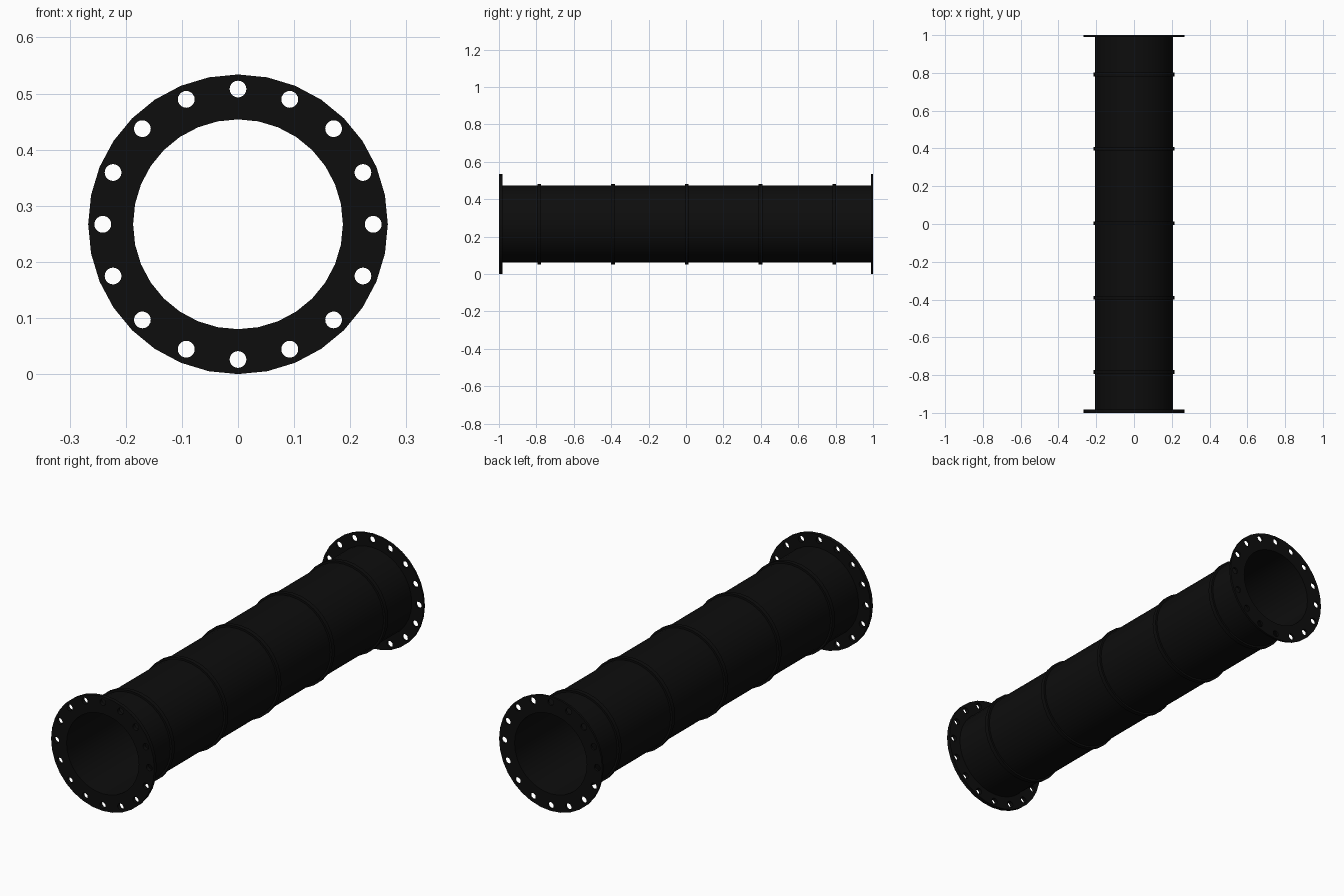
import bpy
import bmesh
from math import pi, sin, cos
from mathutils import Matrix, Vector

cube = bpy.data.objects.get("Cube")
if cube:
    bpy.data.objects.remove(cube, do_unlink=True)

SIDES = 32
AXIS_Z = 0.267      # height of the pipe axis
BORE = 0.187        # inner radius

black = bpy.data.materials.new("black_metal")
black.use_nodes = True
colour = (0.004, 0.004, 0.004, 1)
black.diffuse_color = colour
black.node_tree.nodes["Principled BSDF"].inputs["Base Color"].default_value = colour


def add_object(name, bm):
    bmesh.ops.recalc_face_normals(bm, faces=bm.faces)
    mesh = bpy.data.meshes.new(name)
    bm.to_mesh(mesh)
    bm.free()
    mesh.materials.append(black)
    obj = bpy.data.objects.new(name, mesh)
    obj.location.z = AXIS_Z
    bpy.context.collection.objects.link(obj)
    return obj


def activate(obj):
    bpy.ops.object.select_all(action="DESELECT")
    obj.select_set(True)
    bpy.context.view_layer.objects.active = obj


def tube(name, inner, outer, y0, y1):
    """Hollow cylinder along y, spun from a rectangular section."""
    bm = bmesh.new()
    section = [bm.verts.new((0, y, r)) for r, y in
               ((inner, y0), (outer, y0), (outer, y1), (inner, y1))]
    edges = [bm.edges.new((section[i - 1], section[i])) for i in range(4)]
    bmesh.ops.spin(bm, geom=section + edges, cent=(0, 0, 0), axis=(0, 1, 0),
                   angle=2 * pi, steps=SIDES, use_merge=True)
    bmesh.ops.remove_doubles(bm, verts=bm.verts, dist=1e-5)
    return add_object(name, bm)


# Pipe wall
parts = [tube("pipe", BORE, 0.206, -0.995, 0.995)]

# Raised bands around the pipe
for i in range(5):
    y = 0.004 + (i - 2) * 0.394
    parts.append(tube(f"band_{i + 1}", 0.2, 0.215, y - 0.01, y + 0.01))

# End flanges
flanges = [tube("front_flange", BORE, 0.267, -1.0, -0.982),
           tube("back_flange", BORE, 0.267, 0.99, 1.0)]

# Bolt holes cut through both flanges
bm = bmesh.new()
for i in range(16):
    a = 2 * pi * i / 16
    place = Matrix.Translation(Vector((0.241 * sin(a), 0, 0.241 * cos(a))))
    bmesh.ops.create_cone(bm, cap_ends=True, segments=20, radius1=0.015,
                          radius2=0.015, depth=2.2,
                          matrix=place @ Matrix.Rotation(pi / 2, 4, "X"))
cutter = add_object("bolt_hole_cutter", bm)
cutter.hide_render = True

for flange in flanges:
    activate(flange)
    cut = flange.modifiers.new("bolt_holes", "BOOLEAN")
    cut.operation = "DIFFERENCE"
    cut.solver = "EXACT"
    cut.object = cutter
    bpy.ops.object.modifier_apply(modifier=cut.name)
bpy.data.objects.remove(cutter, do_unlink=True)

# Smooth round walls, sharp rims
for obj in parts + flanges:
    activate(obj)
    bpy.ops.object.shade_smooth_by_angle(angle=pi / 6)
